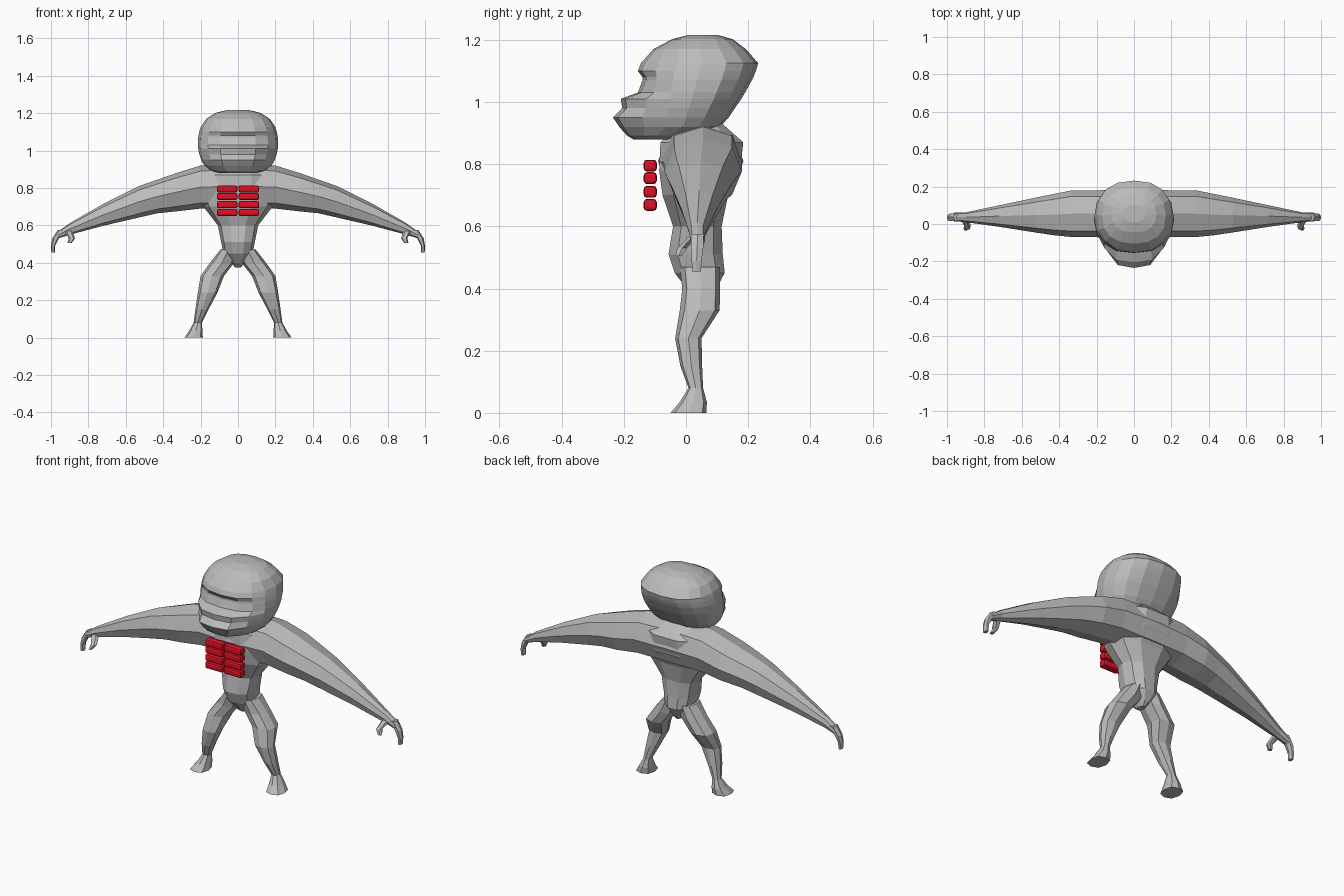
import bpy, bmesh, math


def material(name, rgb):
    m = bpy.data.materials.new(name)
    m.diffuse_color = (*rgb, 1)
    return m


GREY = material("stone grey", (0.5, 0.5, 0.5))
RED = material("deep red", (0.75, 0.005, 0.018))


def loft(name, axis, rings, n=8, power=0.85, mirror=False, caps=(True, True), push=None):
    """Skin cross-sections (t, a_low, a_high, b_low, b_high) stacked along an axis."""
    bm = bmesh.new()
    loops = []
    for r, (t, a0, a1, b0, b1) in enumerate(rings):
        loop = []
        for k in range(n):
            ang = 2 * math.pi * k / n
            c, s = math.cos(ang), math.sin(ang)
            c = math.copysign(abs(c) ** power, c) if abs(c) > 1e-6 else 0
            s = math.copysign(abs(s) ** power, s) if abs(s) > 1e-6 else 0
            a = (a0 + a1) / 2 + c * (a1 - a0) / 2
            b = (b0 + b1) / 2 + s * (b1 - b0) / 2
            if push:
                # move only the points nearest the front
                steps = abs(k - n * 3 // 4)
                b -= push[r] * (1, 0.93, 0.4)[steps] if steps < 3 else 0
            loop.append(bm.verts.new((t, a, b) if axis == "x" else (a, b, t)))
        loops.append(loop)
    for p, q in zip(loops, loops[1:]):
        for k in range(n):
            j = (k + 1) % n
            bm.faces.new((p[k], p[j], q[j], q[k]))
    if caps[0]:
        bm.faces.new(loops[0][::-1])
    if caps[1]:
        bm.faces.new(loops[-1])
    bmesh.ops.recalc_face_normals(bm, faces=bm.faces)
    me = bpy.data.meshes.new(name)
    bm.to_mesh(me)
    bm.free()
    me.materials.append(GREY)
    ob = bpy.data.objects.new(name, me)
    bpy.context.collection.objects.link(ob)
    if mirror:
        ob.modifiers.new("mirror", "MIRROR").use_axis[0] = True
    return ob


# Torso: (height, half width, front, back)
torso = [(0.375, 0.015, 0.03, 0.08), (0.40, 0.035, 0.0, 0.10),
         (0.45, 0.078, -0.04, 0.128), (0.51, 0.09, -0.06, 0.122),
         (0.60, 0.108, -0.045, 0.118), (0.70, 0.185, -0.08, 0.14),
         (0.78, 0.21, -0.092, 0.18), (0.87, 0.19, -0.088, 0.19),
         (0.93, 0.10, -0.03, 0.12)]
loft("torso", "z", [(z, -w, w, f, b) for z, w, f, b in torso], n=10)

# Long tapering arms, joined across the shoulders
loft("arms", "x", [
    (0, -0.09, 0.185, 0.69, 0.93), (0.20, -0.07, 0.18, 0.69, 0.92),
    (0.33, -0.07, 0.18, 0.675, 0.88), (0.43, -0.06, 0.16, 0.665, 0.845),
    (0.53, -0.045, 0.14, 0.642, 0.81), (0.72, -0.015, 0.10, 0.598, 0.715),
    (0.90, 0.01, 0.062, 0.55, 0.612), (0.965, 0.015, 0.06, 0.53, 0.565),
], mirror=True, caps=(False, True))

# Hanging fingers and thumbs
loft("fingers", "z", [
    (0.455, 0.978, 0.998, 0.018, 0.05), (0.49, 0.978, 1.0, 0.016, 0.052),
    (0.53, 0.958, 0.993, 0.014, 0.058), (0.575, 0.925, 0.965, 0.014, 0.06),
], n=6, mirror=True)
loft("thumb", "z", [
    (0.505, 0.89, 0.912, -0.035, -0.012), (0.53, 0.872, 0.905, -0.03, 0.005),
    (0.575, 0.885, 0.93, 0.015, 0.045),
], n=6, mirror=True)

# Legs with bent knees and flared feet
loft("legs", "z", [
    (0.0, 0.188, 0.287, -0.05, 0.066), (0.035, 0.19, 0.262, -0.02, 0.067),
    (0.08, 0.193, 0.237, 0.008, 0.055), (0.15, 0.158, 0.228, -0.018, 0.052),
    (0.24, 0.11, 0.215, -0.035, 0.05), (0.33, 0.075, 0.20, -0.02, 0.108),
    (0.40, 0.02, 0.15, -0.012, 0.11), (0.47, 0.01, 0.095, -0.02, 0.11),
], power=0.8, mirror=True)

# Head: (height, half width, front, back, muzzle and brow push)
head = [(0.88, 0.10, -0.13, -0.02, 0.04), (0.892, 0.14, -0.14, 0.03, 0.05),
        (0.92, 0.18, -0.13, 0.11, 0.085), (0.95, 0.197, -0.135, 0.137, 0.10),
        (0.98, 0.207, -0.14, 0.157, 0.065), (1.01, 0.213, -0.14, 0.178, 0.07),
        (1.03, 0.215, -0.14, 0.19, 0.015), (1.07, 0.213, -0.14, 0.212, 0.0),
        (1.08, 0.211, -0.14, 0.217, 0.0), (1.10, 0.207, -0.138, 0.225, 0.017),
        (1.125, 0.20, -0.13, 0.232, 0.015), (1.17, 0.17, -0.105, 0.193, 0.0),
        (1.202, 0.12, -0.045, 0.15, 0.0), (1.216, 0.06, 0.01, 0.10, 0.0)]
loft("head", "z", [(z, -w, w, f, b) for z, w, f, b, p in head], n=16,
     push=[h[4] for h in head])

# Two columns of rounded red bars on the chest
for row, z in enumerate((0.795, 0.755, 0.711, 0.669)):
    for side in (-1, 1):
        bpy.ops.mesh.primitive_cube_add(size=1, location=(side * 0.058, -0.115, z))
        bar = bpy.context.object
        bar.name = f"chest_bar_{row + 1}_{'left' if side < 0 else 'right'}"
        for v in bar.data.vertices:
            v.co.x *= 0.11
            v.co.y *= 0.042
            v.co.z *= 0.038
        bev = bar.modifiers.new("bevel", "BEVEL")
        bev.width = 0.01
        bev.segments = 2
        bar.data.materials.append(RED)
